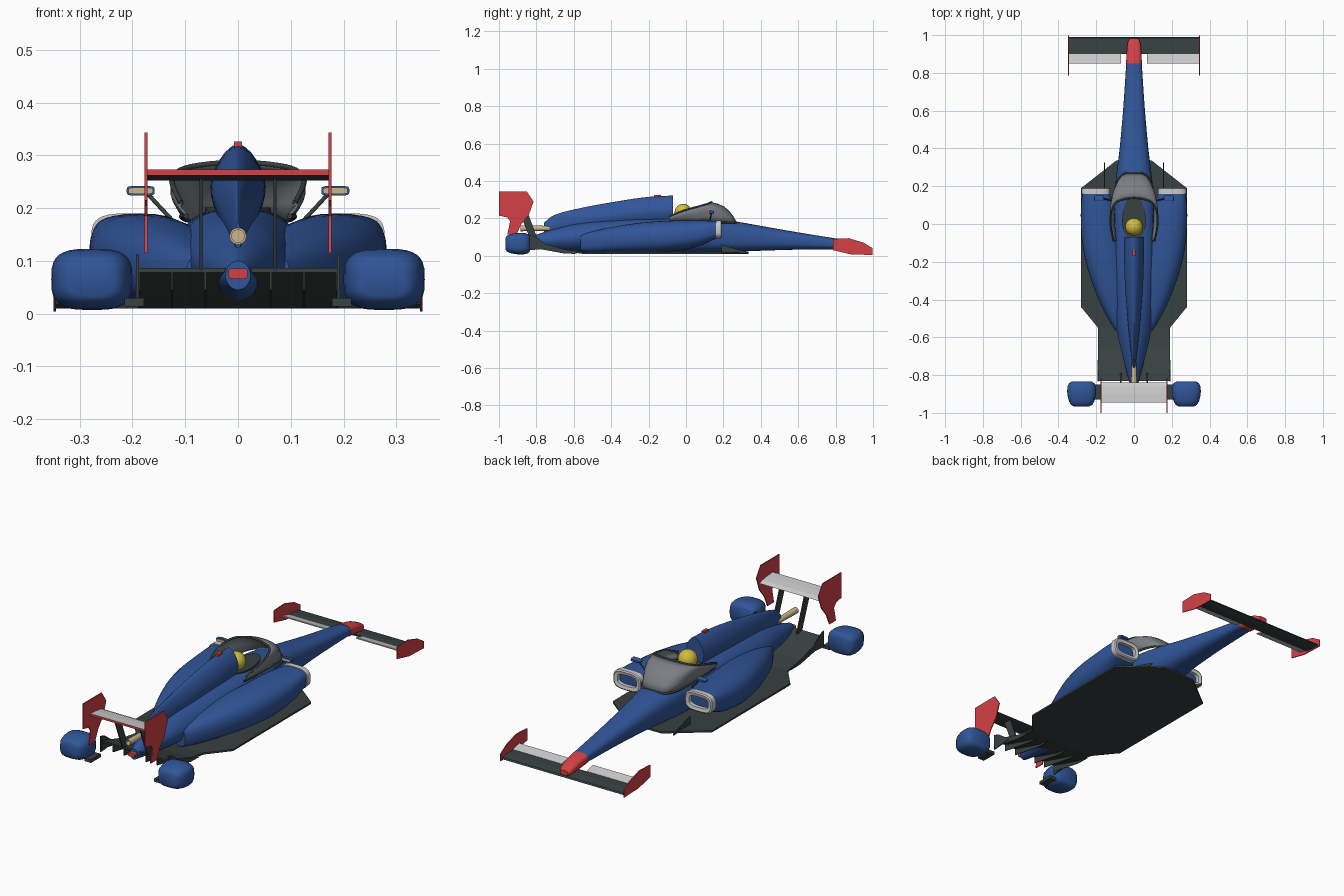
import bpy, bmesh, math
from mathutils import Vector

if "Cube" in bpy.data.objects:
    bpy.data.objects.remove(bpy.data.objects["Cube"])


def material(name, rgb):
    m = bpy.data.materials.new(name)
    m.diffuse_color = (*rgb, 1)
    m.use_nodes = True
    m.node_tree.nodes["Principled BSDF"].inputs["Base Color"].default_value = m.diffuse_color
    return m


BLUE = material("blue paint", (.030, .092, .320))
RED = material("red paint", (.66, .052, .062))
DARK = material("dark carbon", (.040, .052, .052))
LIGHT = material("light grey", (.60, .60, .60))
GLASS = material("mid grey", (.20, .21, .235))
TAN = material("tan metal", (.60, .47, .26))
YELLOW = material("yellow", (.64, .51, .05))


def finish(name, bm, mats, smooth=None):
    bmesh.ops.recalc_face_normals(bm, faces=bm.faces)
    me = bpy.data.meshes.new(name)
    bm.to_mesh(me)
    bm.free()
    ob = bpy.data.objects.new(name, me)
    bpy.context.collection.objects.link(ob)
    for m in mats if isinstance(mats, tuple) else (mats,):
        me.materials.append(m)
    if smooth:
        bpy.ops.object.select_all(action='DESELECT')
        bpy.context.view_layer.objects.active = ob
        ob.select_set(True)
        bpy.ops.object.shade_smooth_by_angle(angle=math.radians(smooth))
    return ob


def ring(y, x0, x1, z0, z1, e=2.0, n=32):
    """Superellipse cross-section in the xz plane."""
    pts = []
    for i in range(n):
        c, s = math.cos(math.tau * i / n), math.sin(math.tau * i / n)
        pts.append(((x0 + x1) / 2 + (x1 - x0) / 2 * math.copysign(abs(c) ** (2 / e), c), y,
                    (z0 + z1) / 2 + (z1 - z0) / 2 * math.copysign(abs(s) ** (2 / e), s)))
    return pts


def spline(rows, steps=4):
    """Catmull-Rom refinement of a table of sections."""
    out = []
    for i in range(len(rows) - 1):
        p = [rows[max(0, min(len(rows) - 1, i + k))] for k in (-1, 0, 1, 2)]
        for j in range(steps):
            t = j / steps
            out.append([.5 * (2 * b + (c - a) * t + (2 * a - 5 * b + 4 * c - d) * t * t
                              + (3 * b - a - 3 * c + d) * t ** 3) for a, b, c, d in zip(*p)])
    return out + [list(rows[-1])]


def loft(name, rings, mat, closed=True, caps=True, loop=False, smooth=40):
    bm = bmesh.new()
    vs = [[bm.verts.new(p) for p in r] for r in rings]
    pairs = list(zip(vs, vs[1:])) + ([(vs[-1], vs[0])] if loop else [])
    n = len(rings[0])
    for a, b in pairs:
        for i in range(n if closed else n - 1):
            j = (i + 1) % n
            bm.faces.new((a[i], a[j], b[j], b[i]))
    if caps:
        bm.faces.new(vs[0])
        bm.faces.new(vs[-1])
    return finish(name, bm, mat, smooth)


def prism(name, pts, axis, a, b, mat):
    """Extrude a flat outline along x (outline is y,z) or z (outline is x,y)."""
    place = (lambda p, d: (d, p[0], p[1])) if axis == 'x' else (lambda p, d: (p[0], p[1], d))
    return loft(name, [[place(p, a) for p in pts], [place(p, b) for p in pts]], mat, smooth=None)


def tube(name, pts, r, mat, n=10):
    pts = [Vector(p) for p in pts]
    rings = []
    for i, p in enumerate(pts):
        d = (pts[min(i + 1, len(pts) - 1)] - pts[max(i - 1, 0)]).normalized()
        u = d.cross(Vector((0, 0, 1))).normalized()
        v = d.cross(u)
        rings.append([p + r * (math.cos(math.tau * k / n) * u + math.sin(math.tau * k / n) * v)
                      for k in range(n)])
    return loft(name, rings, mat)


def box(name, x0, x1, y0, y1, z0, z1, mat):
    return prism(name, [(x0, y0), (x1, y0), (x1, y1), (x0, y1)], 'z', z0, z1, mat)


# Central body: y, half width, bottom, top, squareness
body = spline([(-.84, .024, .045, .10, 1.9), (-.70, .060, .03, .145, 1.8), (-.55, .092, .02, .18, 1.8),
               (-.30, .110, .02, .198, 2.1), (-.10, .110, .02, .198, 2.8), (.10, .108, .02, .197, 3),
               (.27, .092, .022, .182, 2.8), (.40, .076, .027, .160, 2.6), (.60, .058, .033, .125, 2.6),
               (.85, .041, .035, .085, 2.8)])
loft("main_body", [ring(y, -w, w, a, b, e) for y, w, a, b, e in body], BLUE)
tip = spline([(.85, .042, .030, .087, 2.8), (.92, .038, .022, .073, 2.8), (.965, .032, .017, .055, 2.8),
              (.983, .022, .020, .045, 2.5)])
loft("nose_tip", [ring(y, -w, w, a, b, e) for y, w, a, b, e in tip], RED)

# Engine cover with ridge
cover = spline([(-.76, .006, .11, .175), (-.70, .014, .11, .220), (-.55, .030, .12, .258),
                (-.35, .046, .14, .294), (-.20, .052, .15, .315), (-.07, .052, .16, .322)])
loft("engine_cover", [ring(y, -w, w, a, b, 1.6) for y, w, a, b in cover], BLUE)
box("roof_light", -.008, .008, -.17, -.135, .31, .326, RED)

# Floor and rising diffuser
half = [(.095, .335), (.28, .19), (.28, -.44), (.19, -.55)]
prism("floor", half + [(-x, y) for x, y in reversed(half)], 'z', .010, .019, DARK)
ramp = [(-.55, .010), (-.65, .024), (-.83, .078), (-.83, .087), (-.65, .034), (-.55, .019)]
prism("diffuser", ramp, 'x', -.19, .19, DARK)
strake = [(-.58, .010), (-.65, .012), (-.83, .045), (-.83, .08), (-.65, .028)]

# Cockpit, driver and wrap-around screen
opening = [(.062 * math.cos(t) * (1 - .15 * math.sin(t)), .035 + .125 * math.sin(t))
           for t in (math.tau * i / 32 for i in range(32))]
prism("cockpit_opening", opening, 'z', .18, .201, DARK)
bm = bmesh.new()
bmesh.ops.create_uvsphere(bm, u_segments=24, v_segments=16, radius=.046)
bmesh.ops.translate(bm, verts=bm.verts, vec=(0, -.015, .232))
finish("helmet", bm, YELLOW, 60)

low = [(.098, -.09, .185), (.106, .00, .185), (.106, .10, .183), (.096, .20, .178), (.062, .262, .176), (0, .272, .178)]
high = [(.108, -.09, .210), (.124, -.01, .243), (.122, .06, .262), (.100, .11, .276), (.055, .130, .284), (0, .137, .287)]


def both(side):
    return spline(side + [(-x, y, z) for x, y, z in reversed(side[:-1])], 3)


rows = []
for a, b in zip(both(low), both(high)):
    a, b = Vector(a), Vector(b)
    out = Vector((a.x * .10, .012 if a.y > .1 else 0, .022 if a.y > .1 else .004))
    rows.append([a.lerp(b, t) + out * math.sin(math.pi * t) for t in (0, .2, .4, .6, .8, 1)])
screen = loft("windscreen", rows, GLASS, closed=False, caps=False, smooth=50)
screen.modifiers.new("thickness", 'SOLIDIFY').thickness = .005
tube("windscreen_top_frame", both(high), .005, DARK)
tube("windscreen_base_trim", both(low), .005, DARK)

# Exhaust and tail light
bm = bmesh.new()
bmesh.ops.create_circle(bm, cap_ends=True, segments=20, radius=.016)
bm.free()
pipe = [[(r * math.cos(math.tau * k / 20), y, .147 + r * math.sin(math.tau * k / 20)) for k in range(20)]
        for y, r in ((-.73, .013), (-.885, .016), (-.885, .012), (-.84, .012))]
loft("exhaust", pipe, TAN)
loft("tail_light", [ring(y, -.018, .018, .066, .086, 5) for y in (-.86, -.82)], RED)

# Rear wing: light top, dark underside, red trailing edge
foil = [(-.945, .262), (-.945, .273), (-.90, .270), (-.86, .264), (-.838, .255), (-.86, .252), (-.90, .256)]
wing = prism("rear_wing", foil, 'x', -.174, .174, (LIGHT, DARK, RED))
for f in wing.data.polygons:
    f.material_index = 2 if f.normal.y < -.8 else 1 if f.normal.z < 0 else 0
end = [(-1, .343), (-.85, .343), (-.815, .29), (-.84, .22), (-.88, .17), (-.905, .115), (-.955, .115),
       (-.94, .185), (-.955, .205), (-1, .215)]
pylon = [(-.90, .258), (-.855, .255), (-.79, .08), (-.83, .08)]

# Front wing
prism("front_wing", [(.99, .012), (.985, .019), (.94, .025), (.90, .026), (.90, .018), (.95, .010)],
      'x', -.347, .347, DARK)
front_end = [(.785, .030), (.785, .090), (.87, .094), (.95, .070), (.998, .040), (.998, .004), (.88, .008)]

# Side pods: y, inner x, outer x, bottom, top, squareness
pod = spline([(-.565, .04, .098, .025, .112, 2.6), (-.50, .04, .138, .02, .130, 2.5), (-.40, .04, .187, .018, .153, 2.4),
              (-.25, .05, .242, .018, .176, 2.4), (-.10, .07, .274, .022, .187, 2.4), (.05, .09, .282, .045, .190, 2.5),
              (.168, .13, .274, .095, .186, 3.2)])
fairing = [(-.965, .55), (-.958, .72), (-.94, .87), (-.91, .97), (-.885, 1), (-.86, .97), (-.843, .87), (-.835, .70)]

for s, side in ((1, "right"), (-1, "left")):
    prism(f"rear_wing_endplate_{side}", end, 'x', s * .172, s * .177, RED)
    prism(f"rear_wing_pylon_{side}", pylon, 'x', s * .067, s * .073, DARK)
    prism(f"front_wing_endplate_{side}", front_end, 'x', s * .345, s * .350, RED)
    prism(f"front_wing_flap_{side}", [(.90, .027), (.90, .021), (.85, .034), (.85, .040)],
          'x', s * .07, s * .345, LIGHT)
    for i, x in enumerate((.062, .125, .188)):
        prism(f"diffuser_strake_{side}_{i}", strake, 'x', s * (x - .002), s * (x + .002), DARK)
    prism(f"diffuser_endplate_{side}", [(-.835, .03), (-.835, .112), (-.80, .10), (-.72, .04)],
          'x', s * .188, s * .193, DARK)
    prism(f"floor_fence_{side}", [(.19, .015), (.325, .012), (.325, .02), (.19, .06)],
          'x', s * .154, s * .158, DARK)
    loft(f"side_pod_{side}", [ring(y, s * a, s * b, c, d, e) for y, a, b, c, d, e in pod], BLUE)
    # Intake surround
    loft(f"intake_frame_{side}", [ring(y, s * (.126 + t), s * (.278 - t), .092 + t, .190 - t, 3.4)
         for y, t in ((.160, 0), (.187, 0), (.191, .006), (.187, .022), (.160, .022))],
         LIGHT, caps=False, loop=True)
    # Rear wheel fairings
    loft(f"wheel_fairing_{side}", [ring(y, s * (.277 - .077 * k), s * (.277 + .077 * k),
         .065 - .058 * k, .065 + .058 * k, 3.2) for y, k in fairing], BLUE, smooth=50)
    box(f"fairing_bracket_{side}", s * .178, s * .215, -.93, -.85, .014, .030, DARK)
    # Mirrors: housing, glass and stalk
    loft(f"mirror_housing_{side}", [ring(y, s * (.158 + t), s * (.211 - t), .224 + t, .242 - t, 5)
         for y, t in ((.125, 0), (.140, 0), (.150, .004))], BLUE)
    loft(f"mirror_glass_{side}", [ring(y, s * .161, s * .208, .227, .239, 5) for y in (.122, .126)], TAN)
    tube(f"mirror_stalk_{side}", [(s * .170, .135, .226), (s * .120, .125, .172)], .004, DARK)
